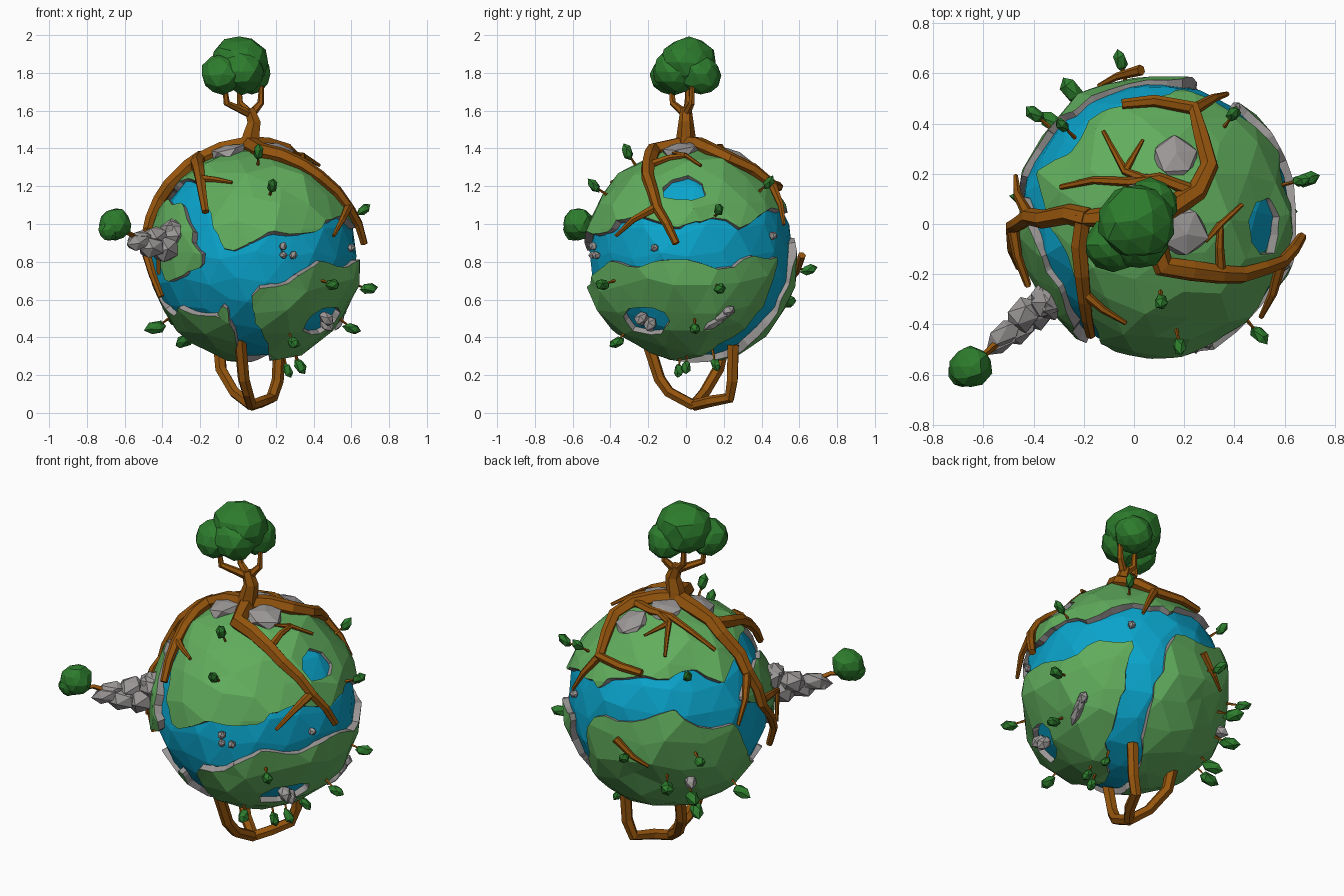
import bpy, bmesh, random
from math import sin, cos, radians
from mathutils import Vector, Matrix

if "Cube" in bpy.data.objects:
    bpy.data.objects.remove(bpy.data.objects["Cube"])

random.seed(4)
C = Vector((0.09, 0.03, 0.835))      # planet centre
Z = Vector((0, 0, 1))


def mat(name, *rgb):
    m = bpy.data.materials.new(name)
    m.diffuse_color = (*rgb, 1)
    m.use_nodes = True
    m.node_tree.nodes["Principled BSDF"].inputs["Base Color"].default_value = m.diffuse_color
    return m


GRASS, WATER = mat("grass", .12, .42, .11), mat("water", .003, .37, .60)
WOOD, LEAF = mat("wood", .30, .09, .004), mat("leaf", .026, .20, .026)
STONE = mat("stone", .33, .31, .31)


def shake(a):
    return Vector([random.uniform(-a, a) for _ in range(3)])


def finish(name, bm, *mats):
    me = bpy.data.meshes.new(name)
    bm.to_mesh(me)
    bm.free()
    for m in mats:
        me.materials.append(m)
    ob = bpy.data.objects.new(name, me)
    bpy.context.collection.objects.link(ob)
    return ob


def blobs(name, items, material, sub=2, jit=.12):
    """Faceted blobs in one object: (centre, radius across, radius along, axis)."""
    bm = bmesh.new()
    for c, r, h, axis in items:
        q = axis.to_track_quat('Z', 'Y').to_matrix().to_4x4()
        M = Matrix.Translation(c) @ q @ Matrix.Diagonal((r, r, h, 1))
        for v in bmesh.ops.create_icosphere(bm, subdivisions=sub, radius=1)['verts']:
            v.co = M @ (v.co * (1 + random.uniform(-jit, jit)) + shake(jit))
    return finish(name, bm, material)


def tubes(name, paths, res=1, taper=.4):
    """Tapered wood strands: path = (start radius, points)."""
    cu = bpy.data.curves.new(name, 'CURVE')
    cu.dimensions, cu.bevel_depth, cu.bevel_resolution, cu.use_fill_caps = '3D', 1, res, True
    for r, pts in paths:
        sp = cu.splines.new('POLY')
        sp.use_smooth = False
        sp.points.add(len(pts) - 1)
        for i, p in enumerate(pts):
            sp.points[i].co = (*p, 1)
            sp.points[i].radius = r * (1 - (1 - taper) * i / (len(pts) - 1))
    cu.materials.append(WOOD)
    tmp = bpy.data.objects.new(name + "_curve", cu)
    bpy.context.collection.objects.link(tmp)
    me = bpy.data.meshes.new_from_object(tmp.evaluated_get(bpy.context.evaluated_depsgraph_get()))
    bpy.data.objects.remove(tmp)
    bpy.context.collection.objects.link(bpy.data.objects.new(name, me))


def ll(lon, lat):
    """Unit direction; longitude 0 is the front, 90 the right."""
    a, b = radians(lon), radians(lat)
    return Vector((sin(a) * cos(b), -cos(a) * cos(b), sin(b)))


# water channels: (half width, (longitude, latitude) waypoints), degrees
CHANNELS = [
    (11, [(-17, -10), (45, 7), (120, 7), (225, 29), (265, 5), (290, -22), (325, -23), (345, -12)]),
    (7, [(-105, 25), (-70, 39), (-45, 34), (-15, -8)]),
    (8, [(-12, -15), (0, -85)]),
    (9, [(157, 6), (145, -45), (130, -85)]),
    (9, [(80, 39), (89, 39)]),
    (10, [(50, -39), (60, -39)])]
SAMPLES = []
for w, ch in CHANNELS:
    for a, b in zip(ch, ch[1:]):
        for k in range(13):
            lon, lat = Vector(a).lerp(Vector(b), k / 12)
            SAMPLES.append((ll(lon, lat), radians(w + 3 * sin(radians(lon * 8)) * (w > 10))))


def field(p):
    d = (p - C).normalized()
    return min(d.angle(s) - w for s, w in SAMPLES) + random.uniform(-.035, .035)


def ball(jit, lo, hi):
    bm = bmesh.new()
    bmesh.ops.create_icosphere(bm, subdivisions=3, radius=1)
    for v in bm.verts:
        d = v.co + shake(jit)
        v.co = C + d.normalized() * random.uniform(lo, hi)
    return bm


# water globe
finish("water_globe", ball(.05, .530, .547), WATER)

# land shell: coarse facets clipped along the shoreline, thickened to a stone rim
src = ball(.06, .556, .588)
for v in src.verts:      # bulge of the southern front coast
    v.co += (v.co - C) * max(0, .06 - .12 * (v.co - C).angle(ll(15, -20)))
bmesh.ops.subdivide_edges(src, edges=src.edges[:], cuts=1, use_grid_fill=True)
val = {v: field(v.co) for v in src.verts}
bm = bmesh.new()
for f in src.faces:
    vs, poly = list(f.verts), []
    for a, b in zip(vs, vs[1:] + vs[:1]):
        if val[a] >= 0:
            poly.append(a.co.copy())
        if (val[a] >= 0) != (val[b] >= 0):
            dry, wet = (a, b) if val[a] >= 0 else (b, a)
            t = val[dry] / (val[dry] - val[wet])
            poly.append(dry.co.lerp(wet.co, min(max(t, .03), .97)))
    if len(poly) > 2:
        bm.faces.new([bm.verts.new(p) for p in poly])
src.free()
bmesh.ops.remove_doubles(bm, verts=bm.verts[:], dist=.0008)
shore = finish("land", bm, GRASS, STONE).modifiers.new("shore", 'SOLIDIFY')
shore.thickness, shore.offset, shore.material_offset_rim = .045, -1, 1

# great tree: trunk, forking branches and crown
fork = Vector((.07, 0, 1.58))
tubes("trunk", [(.06, [(.06, 0, 1.4), (.07, 0, 1.47), (.085, 0, 1.54), (.06, 0, 1.61)])] +
      [(.024, [fork, fork + Vector((x, y, .06)), fork + Vector((x * 1.1, y * 1.1, .17))])
       for x, y in [(-.06, .01), (.05, .03), (-.13, -.07)]], taper=.5)
blobs("crown", [(Vector((.01, .01, 1.855)), .155, .14, Z), (Vector((-.085, -.08, 1.79)), .11, .105, Z),
                (Vector((.07, .08, 1.79)), .105, .105, Z), (Vector((.02, -.06, 1.81)), .12, .12, Z)],
      LEAF, 2, .05)


def drape(*way):
    """Kinked path lying on the globe through (longitude, latitude) points."""
    pts = [ll(*way[0])]
    for a, b in zip(way, way[1:]):
        u, v = ll(*a), ll(*b)
        n = max(1, round((u - v).length / .22))
        pts += [u.lerp(v, k / n) + shake(.03 if k < n else 0) for k in range(1, n + 1)]
    return [C + p.normalized() * .587 for p in pts]


# roots gripping the globe, spreading from the trunk
TOP = (-45, 86)
tubes("roots", [(r, drape(*w)) for r, w in [
    (.05, [TOP, (122, 71), (134, 60), (161, 39), (197, 37)]),
    (.025, [(161, 40), (150, 16)]),
    (.028, [(122, 72), (176, 75), (253, 47)]),
    (.02, [(190, 76), (215, 68), (212, 47)]),
    (.016, [(215, 68), (190, 58)]),
    (.05, [TOP, (8, 70), (48, 54), (70, 25), (82, 6)]),
    (.025, [(70, 26), (46, 10)]),
    (.022, [(48, 54), (83, 64), (98, 54)]),
    (.016, [(83, 64), (63, 68)]),
    (.05, [TOP, (-88, 60), (-52, 50), (-29, 23)]),
    (.022, [(-45, 44), (-16, 41)]),
    (.045, [(-88, 62), (-90, 30), (-86, 10), (-70, -10), (-66, -22)]),
    (.025, [(-90, 30), (-106, 5)]),
    (.024, [(-84, 12), (-62, 8), (-62, -10)]),
    (.022, [(186, 0), (204, -14)])]])

# roots dangling below, meeting at one knot
K = (.07, .04, .04)
tubes("lower_roots", [(.033, p) for p in [
    [(.01, -.21, .40), (.03, -.14, .18), (.05, -.09, .11), K],
    [(-.1, .2, .36), (-.09, .17, .23), (-.02, .10, .11), K],
    [(.22, .25, .36), (.21, .245, .17), (.18, .23, .08), (.13, .12, .06), K]]], taper=.9)

# rocky outcrop reaching out to the front left, with its own little tree
root, tip = Vector((-.35, -.31, .92)), Vector((-.54, -.47, .89))
out = (tip - root).normalized()
rocks = [(root + Z * .04, .07, .07, Z)]
for i in range(6):
    t = i / 5
    off = shake(.02) + Z * (.03 - .07 * (i % 2)) * (1 - t)
    rocks.append((root.lerp(tip, t) + off, .085 - .04 * t, .085, out))
blobs("outcrop", rocks, STONE, 1, .06)
leaf_c = Vector((-.65, -.57, 1.0))
tubes("outcrop_twigs", [(.016, [tip + Z * .04, tip.lerp(leaf_c, .4) + Z * .02, leaf_c - Z * .06, leaf_c])], 0)
blobs("outcrop_crown", [(leaf_c, .085, .085, Z), (leaf_c - Vector((.03, .02, .03)), .06, .06, Z)], LEAF, 2, .05)


def rock(lon, lat, r, h, R=.57):
    d = ll(lon, lat)
    return (C + d * R, r, h, d)


# flat boulders under the tree, rock piles below, pebbles in the water
blobs("boulders", [rock(*p, .1, .04) for p in [(162, 64), (61, 77), (-60, 74), (200, 80)]] +
      [rock(*p, .035, .05) for p in [(60, -40), (55, -36), (228, -27)]], STONE, 1, .08)
ridge = ll(118, -27) - ll(101, -42)
blobs("ridge_rocks", [(C + ll(107 + 3 * i, -37 + 3 * i) * .575, .03, .1 - .03 * i, ridge) for i in range(3)],
      STONE, 1, .08)
blobs("pebbles", [rock(*p, .023, .025, .545) for p in [(16, 0), (16, 5), (22, 0), (69, 4), (144, 11)]],
      STONE, 1, .1)

# small trees dotted round the globe
stems, tops = [], []
for lon, lat in [(104, 22), (104, -16), (92, -37), (41, -14), (10, 35), (3, 58), (143, 37), (214, -22),
                 (228, -31), (193, -7), (226, 35), (233, -44), (262, -36), (27, -46), (68, -73),
                 (83, -68), (118, -65), (230, -8)]:
    n = ll(lon, lat)
    k = 1.35 if lon > 200 and lat < -20 else random.uniform(.95, 1.15)
    stems.append((.009, [C + n * .55, C + n * .63]))
    tops.append((C + n * (.605 + .035 * k), .027 * k, .045 * k, n + Z * .4))
tubes("small_stems", stems, 0)
blobs("small_trees", tops, LEAF, 1, .08)
